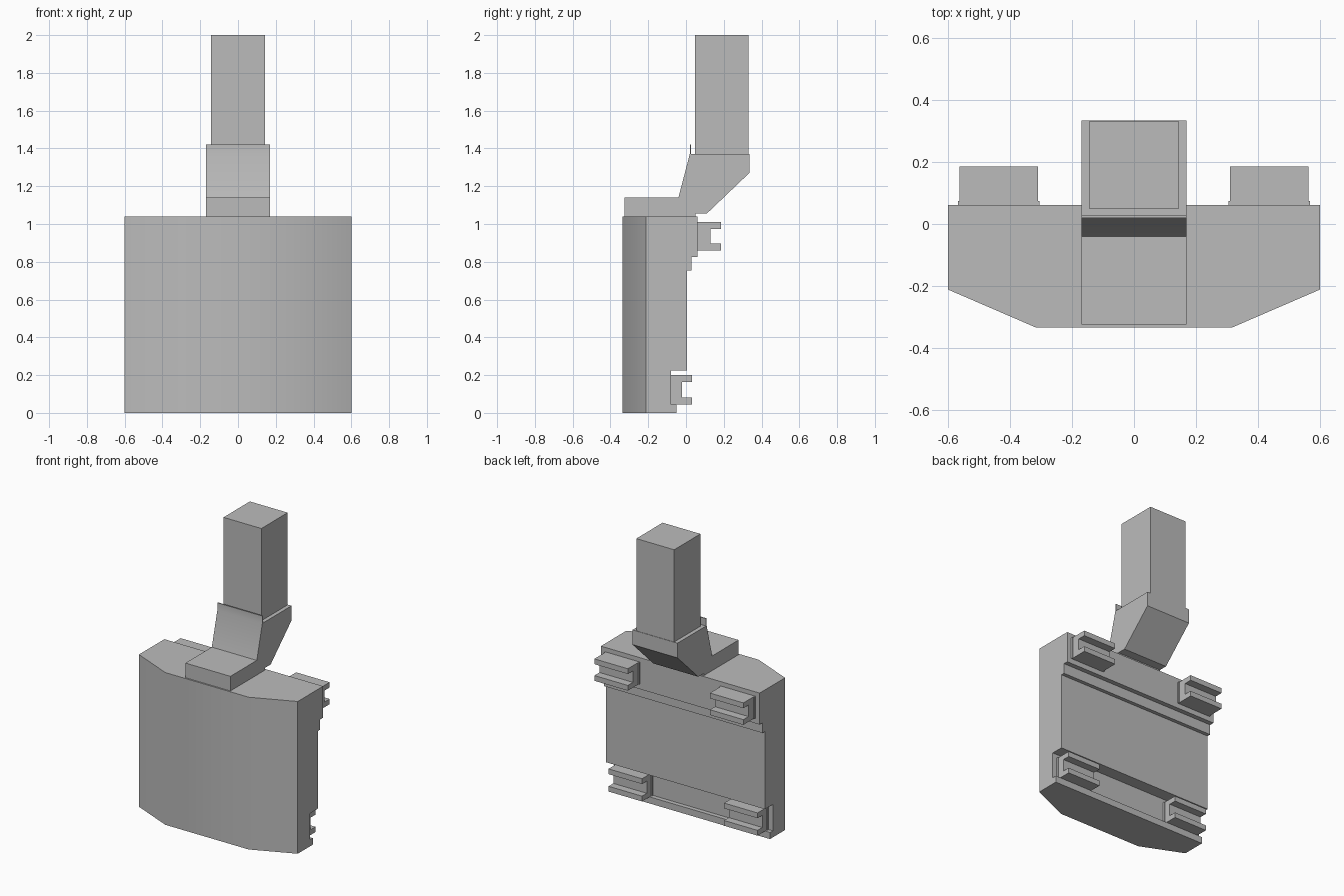
import bpy, bmesh, math
from mathutils import Vector

cube = bpy.data.objects.get("Cube")
if cube:
    bpy.data.objects.remove(cube, do_unlink=True)

grey = bpy.data.materials.new("plain grey")
grey.use_nodes = True
grey.diffuse_color = (0.5, 0.5, 0.5, 1)
grey.node_tree.nodes["Principled BSDF"].inputs["Base Color"].default_value = (0.5, 0.5, 0.5, 1)


def prism(name, profile, x0, x1, cuts=()):
    """Extrude a (y, z) profile from x0 to x1, then slice it with (point, normal) planes."""
    bm = bmesh.new()
    face = bm.faces.new([bm.verts.new((x0, y, z)) for y, z in profile])
    side = bmesh.ops.extrude_face_region(bm, geom=[face])
    verts = [g for g in side["geom"] if isinstance(g, bmesh.types.BMVert)]
    bmesh.ops.translate(bm, verts=verts, vec=(x1 - x0, 0, 0))
    bmesh.ops.recalc_face_normals(bm, faces=bm.faces)
    for point, normal in cuts:
        geom = bm.verts[:] + bm.edges[:] + bm.faces[:]
        bmesh.ops.bisect_plane(bm, geom=geom, plane_co=point, plane_no=normal, clear_outer=True)
        bmesh.ops.holes_fill(bm, edges=[e for e in bm.edges if e.is_boundary], sides=0)
    bmesh.ops.recalc_face_normals(bm, faces=bm.faces)
    mesh = bpy.data.meshes.new(name)
    bm.to_mesh(mesh)
    bm.free()
    mesh.materials.append(grey)
    obj = bpy.data.objects.new(name, mesh)
    bpy.context.collection.objects.link(obj)
    bpy.ops.object.select_all(action="DESELECT")
    obj.select_set(True)
    bpy.context.view_layer.objects.active = obj
    bpy.ops.object.shade_smooth_by_angle(angle=math.radians(30))
    return obj


def box(name, x0, x1, y0, y1, z0, z1):
    return prism(name, [(y0, z0), (y1, z0), (y1, z1), (y0, z1)], x0, x1)


# Main body: stepped back, with the two front corners sliced off
body = [(-0.335, 0), (-0.05, 0), (-0.05, 0.045), (-0.08, 0.045), (-0.08, 0.225),
        (0.005, 0.225), (0.005, 0.755), (0.03, 0.755), (0.03, 0.825),
        (0.062, 0.825), (0.062, 1.04), (-0.335, 1.04)]
corners = [(Vector((s * 0.6, -0.212, 0)), Vector((s * 0.123, -0.285, 0))) for s in (-1, 1)]
prism("body", body, -0.6, 0.6, corners)

# Cranked neck with a thin lip at the front of its seat
neck = [(-0.325, 1.04), (0.05, 1.04), (0.05, 1.055), (0.11, 1.055), (0.335, 1.27),
        (0.335, 1.37), (0.027, 1.37), (0.027, 1.42), (0.02, 1.42), (0.02, 1.37),
        (-0.04, 1.14), (-0.325, 1.14)]
prism("neck", neck, -0.17, 0.17)

# Square post
box("post", -0.143, 0.143, 0.048, 0.332, 1.37, 2)


# Channel-shaped clips on the back, each on a slightly wider mounting plate
def clip(name, side, y, inner, end, z0, z1):
    t = 0.036
    shape = [(y, z0), (end, z0), (end, z0 + t), (inner, z0 + t),
             (inner, z1 - t), (end, z1 - t), (end, z1), (y, z1)]
    x0, x1 = sorted((side * 0.31, side * 0.563))
    prism(name, shape, x0, x1)
    box(name + "_plate", x0 - 0.005, x1 + 0.005, y - 0.005, y + 0.014, z0, z1)


for label, side in (("left", 1), ("right", -1)):
    clip("upper_clip_" + label, side, 0.06, 0.13, 0.185, 0.86, 1.01)
    clip("lower_clip_" + label, side, -0.08, -0.02, 0.032, 0.045, 0.2)
